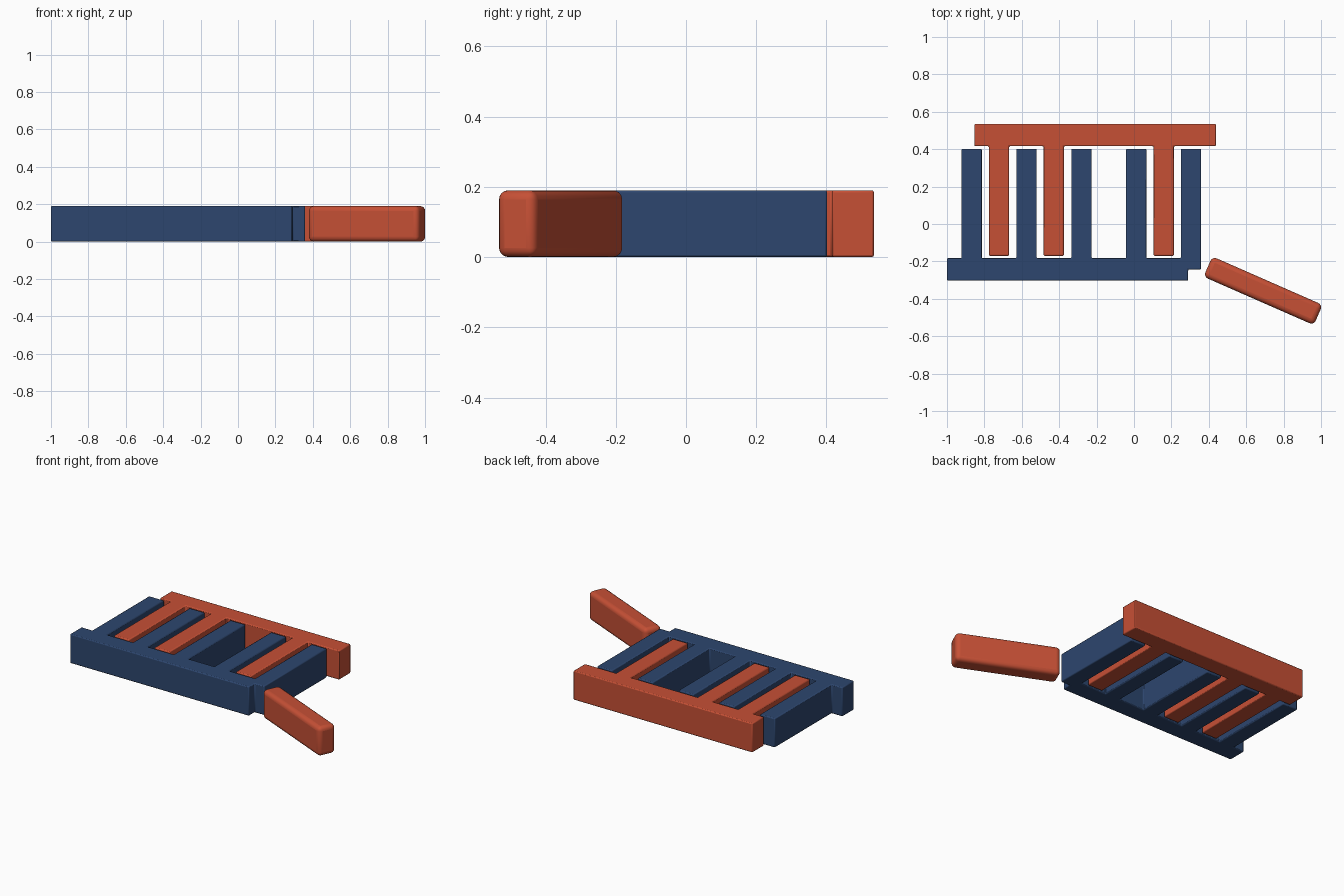
import bpy, bmesh, math

if "Cube" in bpy.data.objects:
    bpy.data.objects.remove(bpy.data.objects["Cube"])

HEIGHT = 0.19


def material(name, color):
    m = bpy.data.materials.new(name)
    m.diffuse_color = (*color, 1)
    m.use_nodes = True
    m.node_tree.nodes["Principled BSDF"].inputs["Base Color"].default_value = m.diffuse_color
    return m


blue = material("navy blue", (0.026, 0.061, 0.156))
red = material("brick red", (0.565, 0.08, 0.036))


def slab(name, outline, mat, radius, segments):
    """Extrude a flat outline to the common height and round its edges."""
    bm = bmesh.new()
    face = bm.faces.new([bm.verts.new((x, y, 0)) for x, y in outline])
    ext = bmesh.ops.extrude_face_region(bm, geom=[face])
    top = [v for v in ext["geom"] if isinstance(v, bmesh.types.BMVert)]
    bmesh.ops.translate(bm, verts=top, vec=(0, 0, HEIGHT))
    bmesh.ops.recalc_face_normals(bm, faces=bm.faces)
    mesh = bpy.data.meshes.new(name)
    bm.to_mesh(mesh)
    bm.free()
    mesh.materials.append(mat)
    obj = bpy.data.objects.new(name, mesh)
    bpy.context.collection.objects.link(obj)
    bev = obj.modifiers.new("rounded edges", "BEVEL")
    bev.width = radius
    bev.segments = segments
    bev.limit_method = "ANGLE"
    bpy.ops.object.select_all(action="DESELECT")
    obj.select_set(True)
    bpy.context.view_layer.objects.active = obj
    bpy.ops.object.shade_smooth_by_angle(angle=math.radians(35))
    return obj


def teeth(centers, root, tip, half=0.054):
    """Outline points of a row of teeth, walking along x."""
    pts = []
    for c in centers:
        pts += [(c - half, root), (c - half, tip), (c + half, tip), (c + half, root)]
    return pts


# Blue comb: spine, four full teeth, and an end tooth that oversteps the spine
outline = [(-1.0, -0.303), (-1.0, -0.183)]
outline += teeth([-0.868, -0.575, -0.281, 0.012], -0.183, 0.402)
outline += [(0.251, -0.183), (0.251, 0.402), (0.359, 0.402),
            (0.359, -0.243), (0.29, -0.243), (0.29, -0.303)]
slab("blue_comb", outline, blue, 0.006, 2)

# Red comb: spine with three teeth hanging into the blue gaps
outline = [(-0.853, 0.535), (-0.853, 0.416)]
outline += teeth([-0.722, -0.429, 0.159], 0.416, -0.17)
outline += [(0.438, 0.416), (0.438, 0.535)]
slab("red_comb", outline, red, 0.006, 2)

# Loose red bar lying askew beside the combs
L, W = 0.644 / 2, 0.118 / 2
bar = slab("loose_bar", [(-L, -W), (L, -W), (L, W), (-L, W)], red, 0.026, 4)
bar.location = (0.69, -0.357, 0)
bar.rotation_euler.z = math.radians(-23.7)
